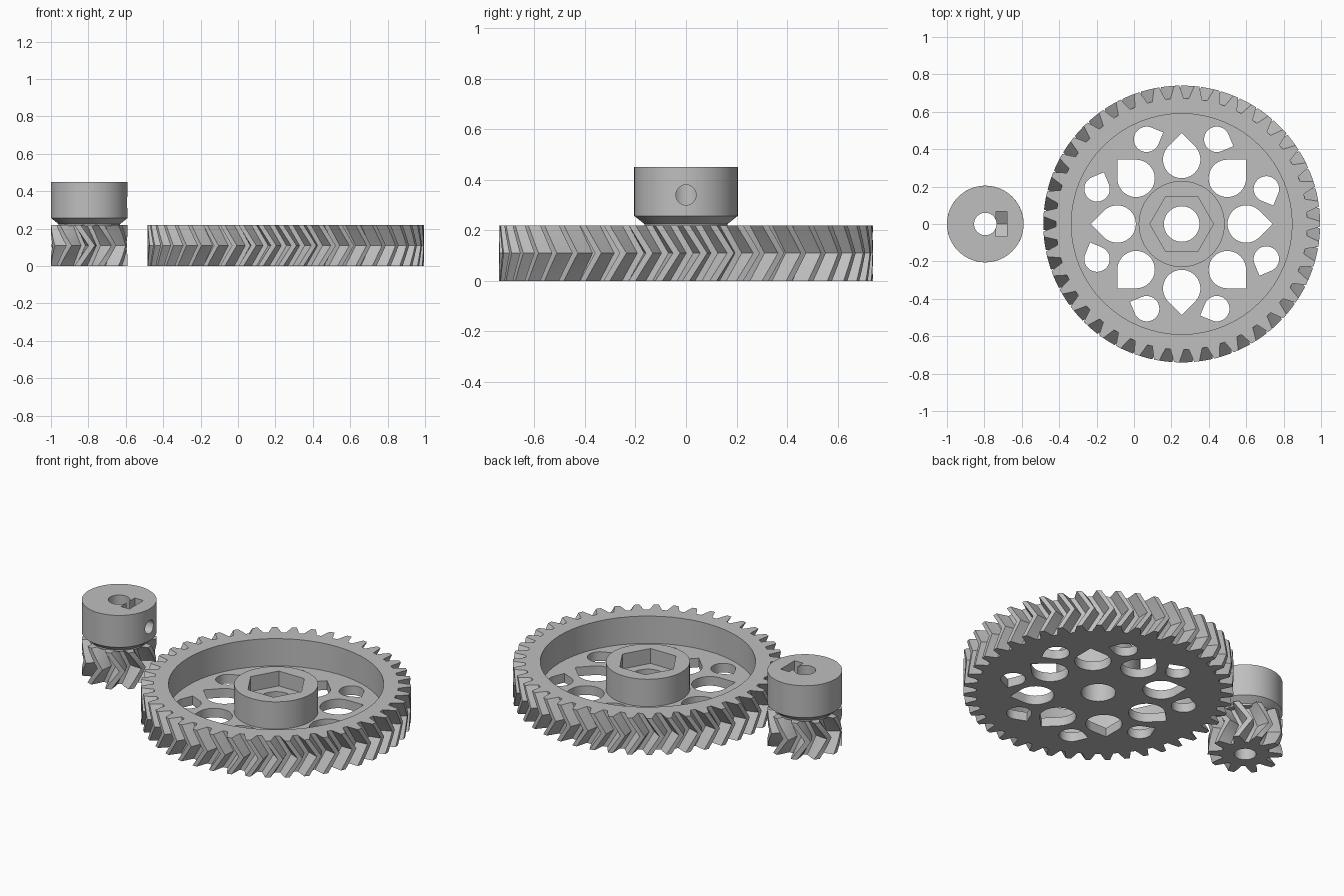
import bpy, bmesh
from math import sin, cos, pi, tau, radians
from mathutils import Matrix, Vector

if "Cube" in bpy.data.objects:
    bpy.data.objects.remove(bpy.data.objects["Cube"])

grey = bpy.data.materials.new("plain grey")
grey.use_nodes = True
grey.diffuse_color = (0.52, 0.52, 0.52, 1)
grey.node_tree.nodes["Principled BSDF"].inputs["Base Color"].default_value = (0.52, 0.52, 0.52, 1)

WHEEL_X, PINION_X = 0.255, -0.795
THICK = 0.22


def circle(r, n=64):
    return [(r * cos(tau * i / n), r * sin(tau * i / n)) for i in range(n)]


def teardrop(r, n=30):
    # Round hole with a square corner pointing along +x
    arc = [pi / 4 + 1.5 * pi * i / n for i in range(n + 1)]
    return [(r * cos(a), r * sin(a)) for a in arc] + [(r * 2 ** 0.5, 0)]


def loft(bm, rings, cap=True):
    rows = [[bm.verts.new(p) for p in ring] for ring in rings]
    n = len(rows[0])
    pairs = list(zip(rows, rows[1:]))
    if not cap:
        pairs.append((rows[-1], rows[0]))
    for a, b in pairs:
        for i in range(n):
            j = (i + 1) % n
            bm.faces.new((a[i], a[j], b[j], b[i]))
    if cap:
        bm.faces.new(rows[0][::-1])
        bm.faces.new(rows[-1])


def prism(bm, outline, low, high, matrix=Matrix()):
    loft(bm, [[matrix @ Vector((x, y, z)) for x, y in outline] for z in (low, high)])


def turned(bm, profile, cap=True):
    loft(bm, [[(x, y, z) for x, y in circle(r)] for r, z in profile], cap)


def finish(bm, name, x):
    bmesh.ops.recalc_face_normals(bm, faces=bm.faces)
    mesh = bpy.data.meshes.new(name)
    bm.to_mesh(mesh)
    bm.free()
    mesh.materials.append(grey)
    ob = bpy.data.objects.new(name, mesh)
    ob.location.x = x
    bpy.context.collection.objects.link(ob)
    return ob


def make(name, x, build):
    bm = bmesh.new()
    build(bm)
    return finish(bm, name, x)


def select(ob):
    bpy.ops.object.select_all(action='DESELECT')
    ob.select_set(True)
    bpy.context.view_layer.objects.active = ob


def combine(target, build, operation='DIFFERENCE'):
    tool = make("helper", target.location.x, build)
    tool.hide_render = True
    bpy.context.view_layer.update()
    mod = target.modifiers.new("combine", 'BOOLEAN')
    mod.operation, mod.solver, mod.object = operation, 'EXACT', tool
    select(target)
    bpy.ops.object.modifier_apply(modifier=mod.name)
    bpy.data.objects.remove(tool)


def herringbone(bm, teeth, root, tip, twist, steps=4):
    # Toothed outline, turned forward to mid height and back again
    middle = (root + tip) / 2
    tooth = [(-0.36, root), (-0.24, middle), (-0.13, tip),
             (0.13, tip), (0.24, middle), (0.36, root)]
    rings = []
    for k in range(2 * steps + 1):
        turn = twist * (1 - abs(k / steps - 1))
        ring = []
        for t in range(teeth):
            for offset, r in tooth:
                a = tau * (t + offset) / teeth + turn
                ring.append((r * cos(a), r * sin(a), THICK * k / (2 * steps)))
        rings.append(ring)
    loft(bm, rings)


# Large wheel: toothed disc, recess around the hub, bore and hex socket
wheel = make("large_gear", WHEEL_X, lambda bm: herringbone(bm, 43, 0.672, 0.74, 0.095))
combine(wheel, lambda bm: turned(
    bm, [(0.23, 0.055), (0.59, 0.055), (0.59, 0.3), (0.23, 0.3)], cap=False))
combine(wheel, lambda bm: prism(bm, circle(0.095), -0.1, 0.4))
combine(wheel, lambda bm: prism(bm, circle(0.17, 6), 0.13, 0.4))


# Two rings of teardrop openings through the web
def web_holes(bm):
    for i in range(8):
        a = i * pi / 4
        inner = Matrix.Rotation(a, 4, 'Z') @ Matrix.Translation((0.345, 0, 0))
        prism(bm, teardrop(0.1), -0.1, 0.14, inner)
        outer = (Matrix.Rotation(a + pi / 8, 4, 'Z') @ Matrix.Translation((0.49, 0, 0))
                 @ Matrix.Rotation(-pi / 2, 4, 'Z'))
        prism(bm, teardrop(0.068), -0.1, 0.14, outer)


combine(wheel, web_holes)

# Pinion: toothed part with a clamping collar on top
pinion = make("small_gear", PINION_X, lambda bm: herringbone(bm, 10, 0.132, 0.205, 0.38))
combine(pinion, lambda bm: turned(
    bm, [(0.165, 0.214), (0.165, 0.225), (0.205, 0.257), (0.205, 0.45)]), 'UNION')
combine(pinion, lambda bm: prism(bm, circle(0.06), -0.1, 0.6))

# Nut slot and screw hole, both running along x
along_x = Matrix(((0, 0, 1, 0), (1, 0, 0, 0), (0, 1, 0, 0), (0, 0, 0, 1)))
slot = [(-0.067, 0.6), (-0.067, 0.3), (0, 0.262), (0.067, 0.3), (0.067, 0.6)]
combine(pinion, lambda bm: prism(bm, slot, 0.058, 0.115, along_x))
screw = along_x @ Matrix.Translation((0, 0.34, 0))
combine(pinion, lambda bm: prism(bm, circle(0.04, 24), 0.01, 0.3, screw))

for ob in (wheel, pinion):
    select(ob)
    bpy.ops.object.shade_smooth_by_angle(angle=radians(20))
